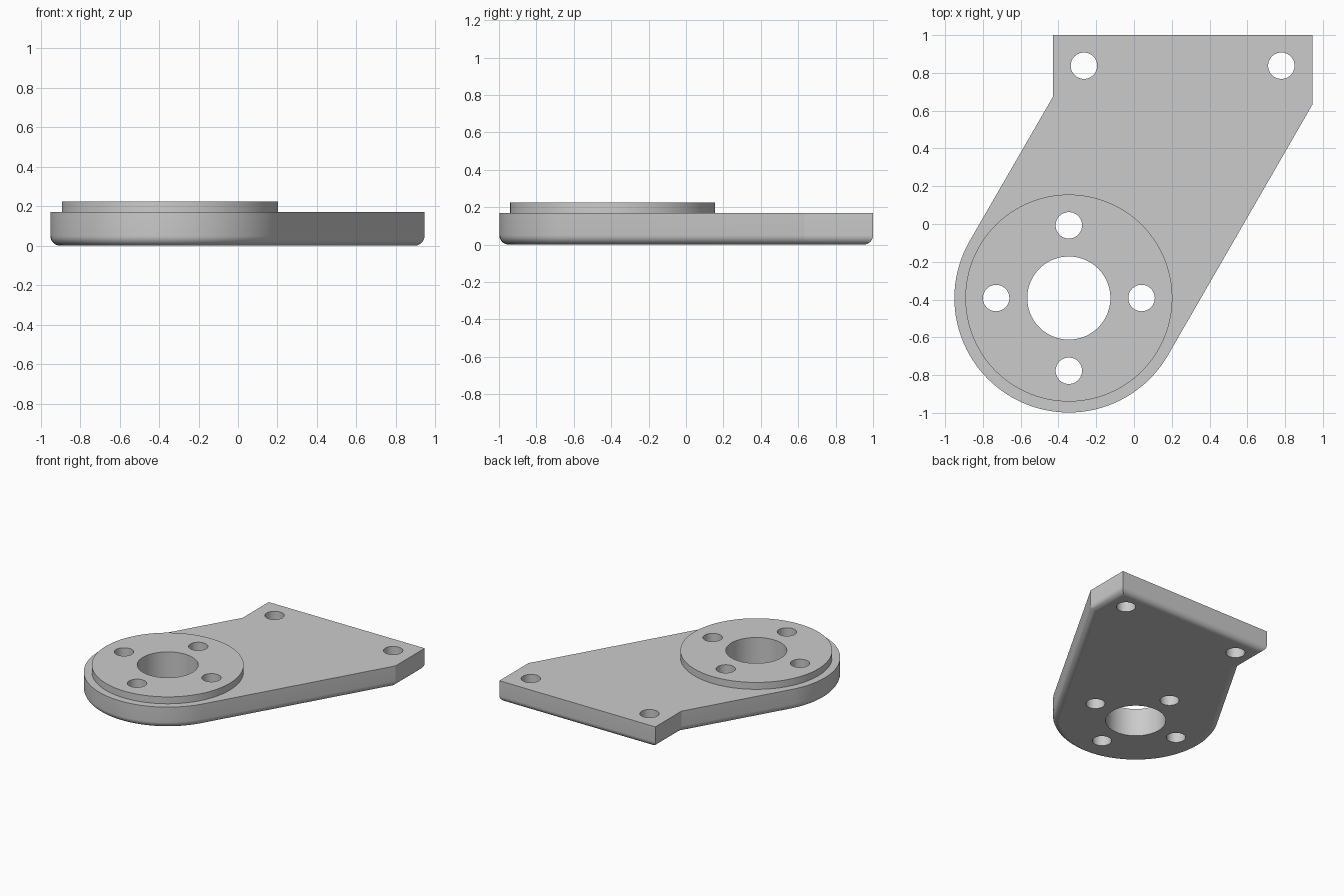
import bpy, bmesh
from math import sin, cos, radians
from mathutils import Matrix

cube = bpy.data.objects.get("Cube")
if cube:
    bpy.data.objects.remove(cube, do_unlink=True)

CX, CY = -0.345, -0.392      # centre of the round end
PLATE_R, PLATE_H = 0.606, 0.17
BOSS_R, TOP = 0.548, 0.225
FILLET = 0.05

grey = bpy.data.materials.new("plain grey")
grey.use_nodes = True
grey.diffuse_color = (0.6, 0.6, 0.6, 1)
grey.node_tree.nodes["Principled BSDF"].inputs["Base Color"].default_value = (0.6, 0.6, 0.6, 1)


def make_object(name, bm):
    bmesh.ops.recalc_face_normals(bm, faces=bm.faces)
    mesh = bpy.data.meshes.new(name)
    bm.to_mesh(mesh)
    bm.free()
    mesh.materials.append(grey)
    ob = bpy.data.objects.new(name, mesh)
    bpy.context.collection.objects.link(ob)
    return ob


def add_cylinder(bm, x, y, radius, low, high, sides):
    bmesh.ops.create_cone(bm, cap_ends=True, segments=sides, radius1=radius, radius2=radius,
                          depth=high - low, matrix=Matrix.Translation((x, y, (low + high) / 2)))


# Plate: rounded end tangent to two slanted sides, square mounting end
arc = [radians(150 + 180 * i / 60) for i in range(61)]
outline = [(CX + PLATE_R * cos(a), CY + PLATE_R * sin(a)) for a in arc]
outline += [(0.945, 0.633), (0.945, 1.0), (-0.43, 1.0), (-0.43, 0.672)]
bm = bmesh.new()
base = bm.faces.new([bm.verts.new((x, y, 0)) for x, y in outline])
raised = bmesh.ops.extrude_face_region(bm, geom=[base], use_keep_orig=True)["geom"]
bmesh.ops.translate(bm, vec=(0, 0, PLATE_H), verts=[v for v in raised if isinstance(v, bmesh.types.BMVert)])
bmesh.ops.recalc_face_normals(bm, faces=bm.faces)

# Rounded lower rim
rim = [e for e in bm.edges if all(v.co.z < 0.001 for v in e.verts)]
bmesh.ops.bevel(bm, geom=rim, offset=FILLET, offset_type='OFFSET', segments=8,
                profile=0.5, affect='EDGES', clamp_overlap=False)
plate = make_object("mounting_plate", bm)

# Raised round boss
bm = bmesh.new()
add_cylinder(bm, CX, CY, BOSS_R, 0.1, TOP, 128)
boss = make_object("boss_helper", bm)

# Centre bore, ring of four holes, and two mounting holes
bm = bmesh.new()
add_cylinder(bm, CX, CY, 0.22, -0.1, 0.4, 96)
ring = [(CX + 0.385 * dx, CY + 0.385 * dy) for dx, dy in ((1, 0), (0, 1), (-1, 0), (0, -1))]
for x, y in ring + [(-0.265, 0.838), (0.78, 0.838)]:
    add_cylinder(bm, x, y, 0.07, -0.1, 0.4, 48)
holes = make_object("hole_cutter", bm)

bpy.ops.object.select_all(action='DESELECT')
plate.select_set(True)
bpy.context.view_layer.objects.active = plate
for helper, operation in ((boss, 'UNION'), (holes, 'DIFFERENCE')):
    helper.hide_render = True
    mod = plate.modifiers.new(helper.name, 'BOOLEAN')
    mod.operation, mod.object, mod.solver = operation, helper, 'EXACT'
    bpy.ops.object.modifier_apply(modifier=mod.name)
    bpy.data.objects.remove(helper, do_unlink=True)

# Smooth curved walls, flat horizontal faces
bpy.ops.object.shade_smooth_by_angle(angle=radians(20))
for face in plate.data.polygons:
    if abs(face.normal.z) > 0.999:
        face.use_smooth = False
